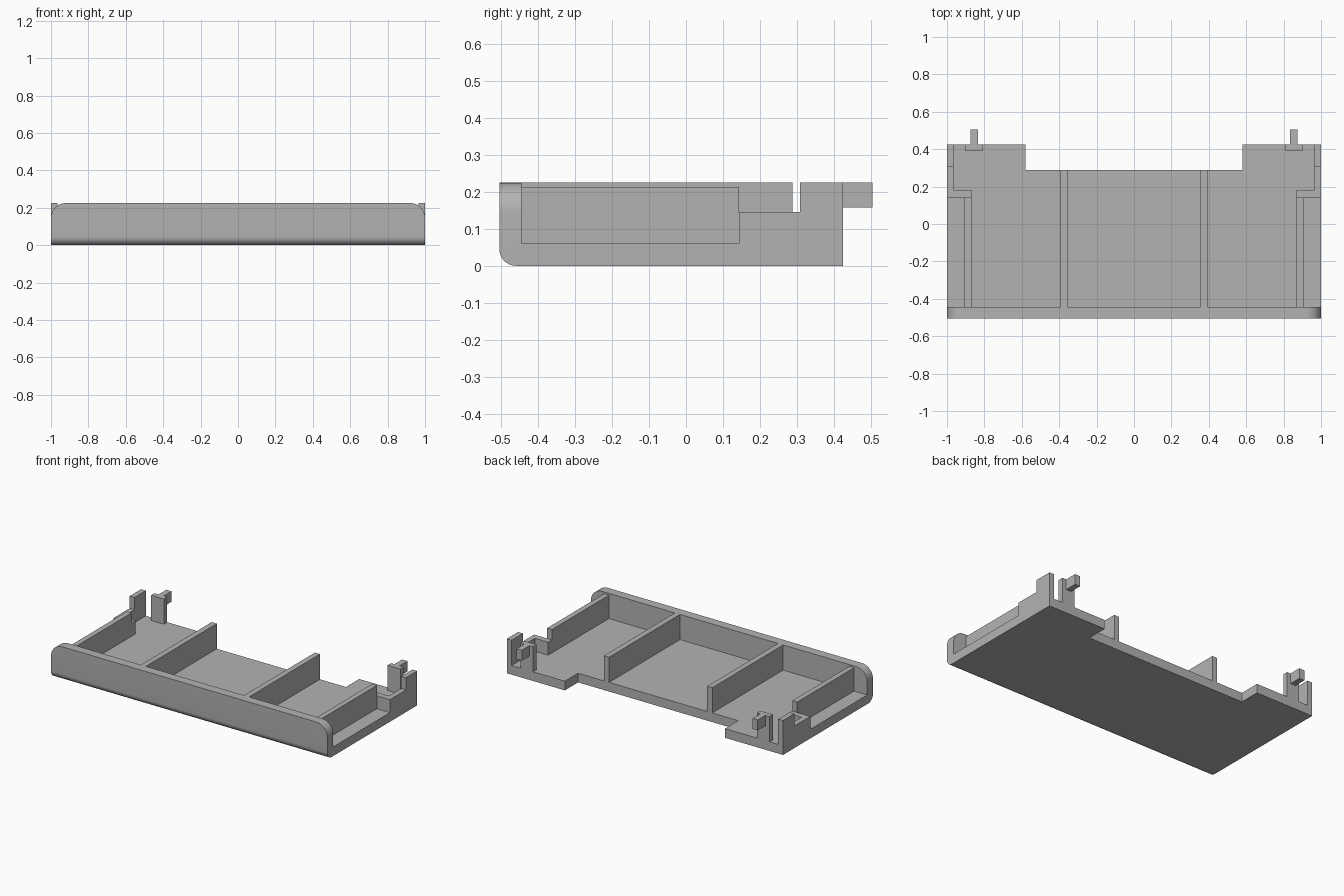
import bpy, bmesh
from mathutils import Vector

cube = bpy.data.objects.get("Cube")
if cube:
    bpy.data.objects.remove(cube, do_unlink=True)

grey = bpy.data.materials.new("plain_grey")
grey.use_nodes = True
grey.diffuse_color = (0.45, 0.45, 0.45, 1)
grey.node_tree.nodes["Principled BSDF"].inputs["Base Color"].default_value = grey.diffuse_color

FLOOR, TOP = 0.06, 0.225
FRONT, PANEL_BACK = -0.505, -0.445
NOTCH_Y, BACK = 0.288, 0.425
NOTCH_X = 0.58


def finish(name, bm):
    bmesh.ops.recalc_face_normals(bm, faces=bm.faces)
    mesh = bpy.data.meshes.new(name)
    bm.to_mesh(mesh)
    bm.free()
    mesh.materials.append(grey)
    obj = bpy.data.objects.new(name, mesh)
    bpy.context.collection.objects.link(obj)
    return obj


def prism(bm, points, offset):
    face = bm.faces.new([bm.verts.new(p) for p in points])
    moved = bmesh.ops.extrude_face_region(bm, geom=[face])["geom"]
    bmesh.ops.translate(bm, vec=offset, verts=[v for v in moved if isinstance(v, bmesh.types.BMVert)])
    bmesh.ops.recalc_face_normals(bm, faces=bm.faces)


def box(name, x, y, z):
    bm = bmesh.new()
    prism(bm, [(x[0], y[0], z[0]), (x[1], y[0], z[0]), (x[1], y[1], z[0]), (x[0], y[1], z[0])],
          (0, 0, z[1] - z[0]))
    return finish(name, bm)


def mirrored_box(name, x, y, z):
    box("left_" + name, x, y, z)
    box("right_" + name, (-x[1], -x[0]), y, z)


def round_edges(bm, test, radius):
    edges = [e for e in bm.edges if all(test(v.co) for v in e.verts)]
    bmesh.ops.bevel(bm, geom=edges, offset=radius, segments=10, profile=0.5, affect='EDGES')


# Floor and front panel as one L-shaped section
bm = bmesh.new()
section = [(FRONT, 0), (NOTCH_Y, 0), (NOTCH_Y, FLOOR), (PANEL_BACK, FLOOR), (PANEL_BACK, TOP), (FRONT, TOP)]
prism(bm, [(-1, y, z) for y, z in section], (2, 0, 0))
for side in (-1, 1):
    round_edges(bm, lambda c: c.z > TOP - 0.001 and c.x * side > 0.99, 0.08)
round_edges(bm, lambda c: c.z < 0.001 and c.y < FRONT + 0.001, 0.045)

# Rear ears either side of the notch
for side in (-1, 1):
    bmesh.ops.bisect_plane(bm, geom=bm.verts[:] + bm.edges[:] + bm.faces[:],
                           plane_co=(side * NOTCH_X, 0, 0), plane_no=(1, 0, 0))
ears = [f for f in bm.faces if f.calc_center_median().y > NOTCH_Y - 0.001
        and abs(f.calc_center_median().x) > NOTCH_X]
new = bmesh.ops.extrude_face_region(bm, geom=ears)["geom"]
bmesh.ops.translate(bm, vec=Vector((0, BACK - NOTCH_Y, 0)),
                    verts=[v for v in new if isinstance(v, bmesh.types.BMVert)])
bmesh.ops.delete(bm, geom=[f for f in ears if f.is_valid], context='FACES_ONLY')
tray = finish("floor_and_front_panel", bm)
bpy.context.view_layer.objects.active = tray
tray.select_set(True)
bpy.ops.object.shade_smooth_by_angle()

# Dividers and inset side walls
mirrored_box("divider", (0.355, 0.392), (PANEL_BACK, NOTCH_Y), (FLOOR, TOP))
mirrored_box("side_wall", (0.87, 0.905), (PANEL_BACK, 0.143), (FLOOR, 0.213))

# Low step joining the side wall to the outer rail and corner post
mirrored_box("step", (0.87, 1), (0.143, 0.183), (FLOOR, 0.145))
mirrored_box("rail", (0.965, 1), (0.183, 0.308), (FLOOR, 0.145))
mirrored_box("corner_post", (0.965, 1), (0.308, BACK), (FLOOR, TOP))

# Rear clips with hooks
mirrored_box("clip_post", (0.81, 0.902), (0.39, BACK), (FLOOR, TOP))
mirrored_box("clip_hook", (0.835, 0.873), (BACK, 0.505), (0.157, TOP))
